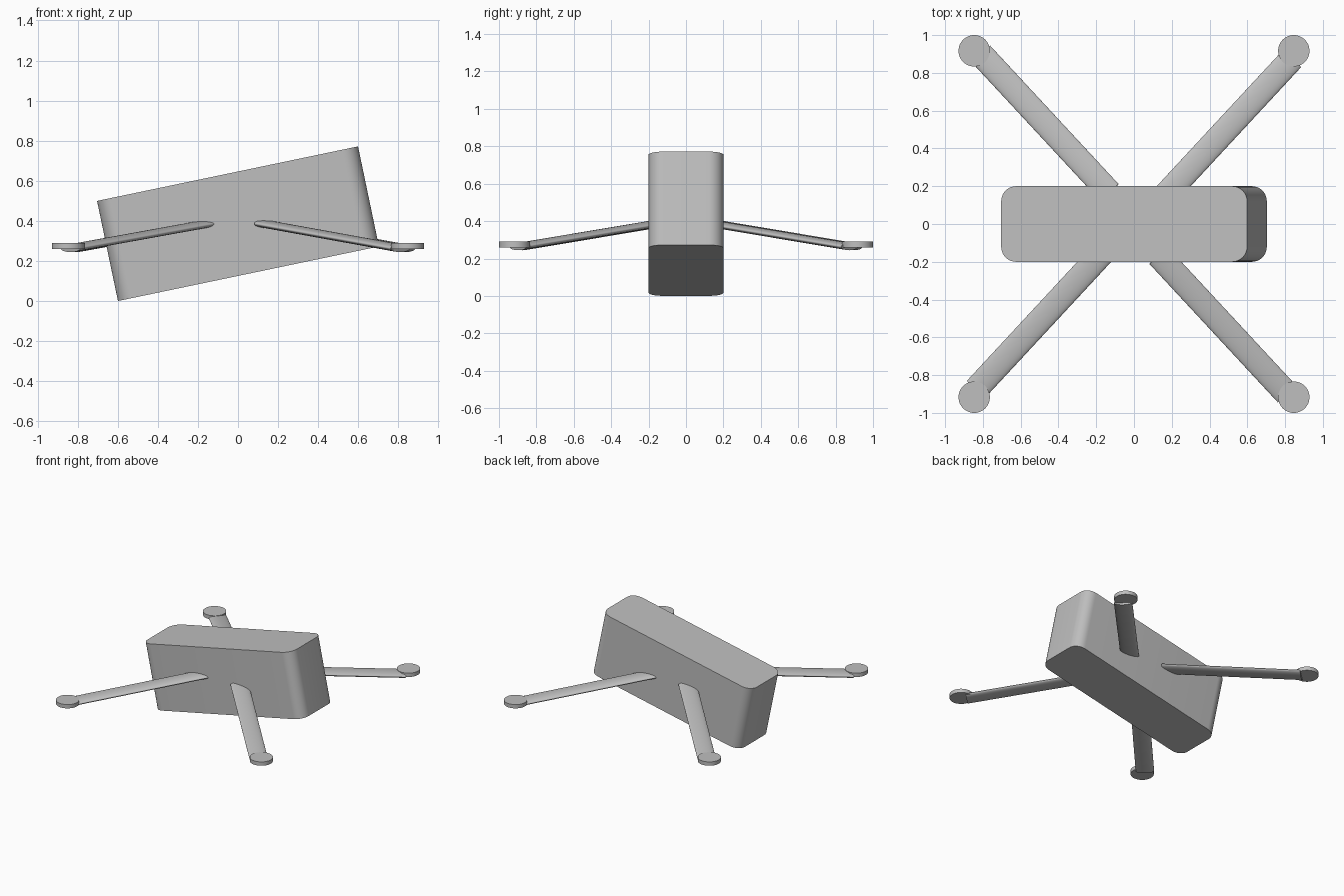
import bpy, bmesh, math
from mathutils import Matrix, Vector

if "Cube" in bpy.data.objects:
    bpy.data.objects.remove(bpy.data.objects["Cube"], do_unlink=True)

GREY = (0.52, 0.52, 0.52, 1)
mat = bpy.data.materials.new("light grey")
mat.use_nodes = True
mat.diffuse_color = GREY
mat.node_tree.nodes["Principled BSDF"].inputs["Base Color"].default_value = GREY


def finish(bm, name):
    """Turn a bmesh into a smooth object with crisp edges."""
    mesh = bpy.data.meshes.new(name)
    bm.to_mesh(mesh)
    bm.free()
    mesh.materials.append(mat)
    ob = bpy.data.objects.new(name, mesh)
    bpy.context.collection.objects.link(ob)
    bpy.ops.object.select_all(action='DESELECT')
    ob.select_set(True)
    bpy.context.view_layer.objects.active = ob
    bpy.ops.object.shade_smooth_by_angle(angle=math.radians(35))
    return ob


# Tilted body with four rounded upright edges
bm = bmesh.new()
bmesh.ops.create_cube(bm, size=1, matrix=Matrix.Diagonal((1.33, 0.4, 0.51, 1)))
upright = [e for e in bm.edges if abs(e.verts[0].co.z - e.verts[1].co.z) > 0.1]
bmesh.ops.bevel(bm, geom=upright, offset=0.08, segments=10, profile=0.5, affect='EDGES')
bm.transform(Matrix.Translation((0, 0, 0.386)) @ Matrix.Rotation(math.radians(-11.8), 4, 'Y'))
finish(bm, "body")

# Four drooping oval arms, each ending in a flat rotor disc
WIDTH, THICK, SIDE = 0.132, 0.038, 0.018
for name, sx, sy in (("front_left", 1, -1), ("front_right", -1, -1),
                     ("back_left", 1, 1), ("back_right", -1, 1)):
    out = Vector((0.68 * sx, 0.733 * sy, 0)).normalized()
    shift = Vector((out.y, -out.x, 0)) * SIDE
    start = out * 0.21 + shift + Vector((0, 0, 0.386))
    end = out * 1.21 + shift + Vector((0, 0, 0.263))
    axis = (end - start).normalized()
    across = Vector((out.y, -out.x, 0))
    up = across.cross(axis)
    frame = Matrix((across, up, axis)).transposed().to_4x4()
    bm = bmesh.new()
    bmesh.ops.create_cone(bm, cap_ends=True, segments=40, radius1=0.5, radius2=0.5, depth=1)
    bm.transform(Matrix.Translation((start + end) / 2) @ frame
                 @ Matrix.Diagonal((WIDTH, THICK, (end - start).length, 1)))
    bmesh.ops.recalc_face_normals(bm, faces=bm.faces)
    finish(bm, name + "_arm")

    bm = bmesh.new()
    bmesh.ops.create_cone(bm, cap_ends=True, segments=48, radius1=0.083, radius2=0.083,
                          depth=0.03, matrix=Matrix.Translation((0.846 * sx, 0.917 * sy, 0.275)))
    finish(bm, name + "_rotor_disc")
